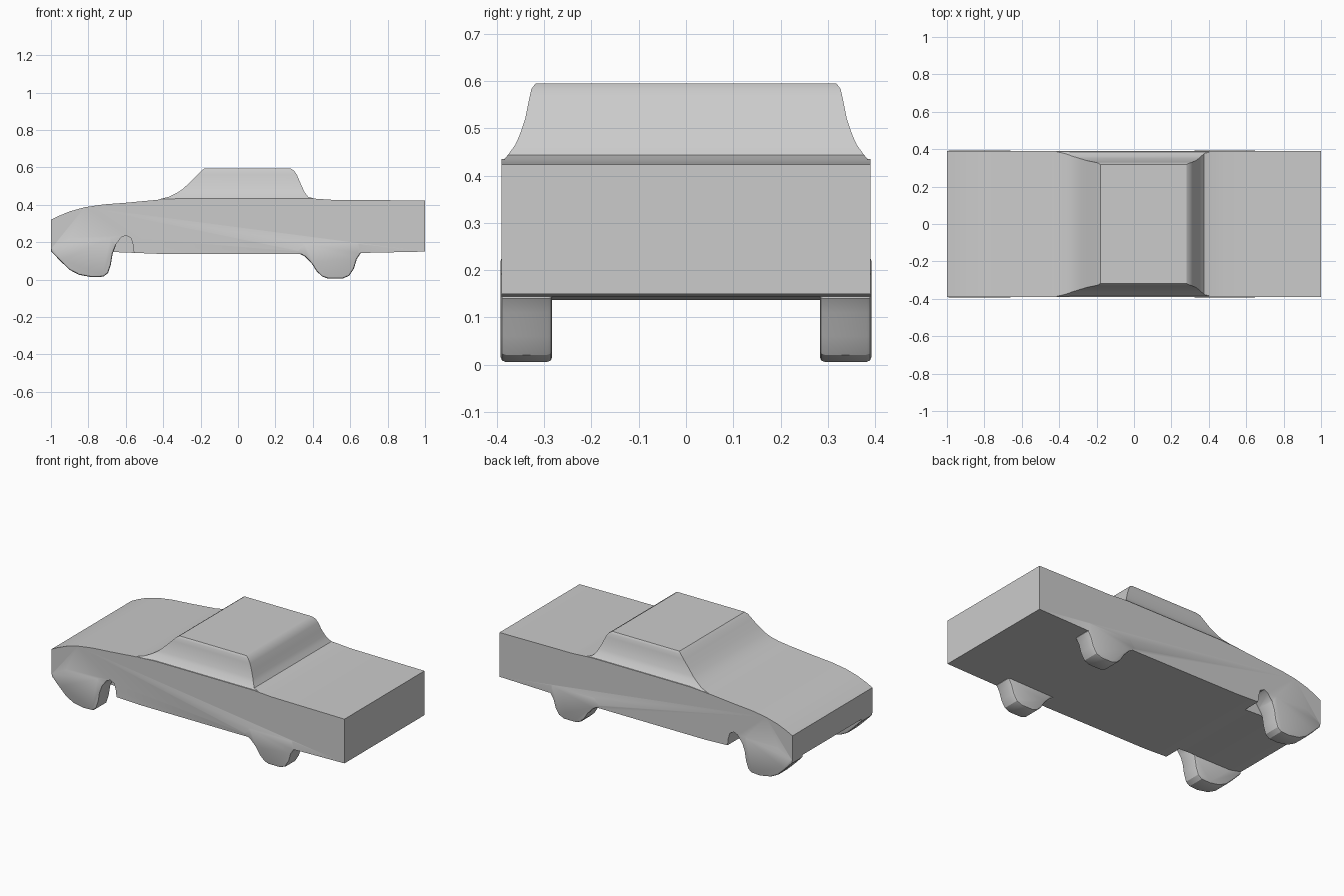
import bpy, bmesh

cube = bpy.data.objects.get("Cube")
if cube:
    bpy.data.objects.remove(cube, do_unlink=True)

grey = bpy.data.materials.new("plain_grey")
grey.use_nodes = True
colour = (0.6, 0.6, 0.6, 1)
grey.diffuse_color = colour
grey.node_tree.nodes["Principled BSDF"].inputs["Base Color"].default_value = colour


def loft(name, rings):
    """Join closed rings of points and cap both ends."""
    bm = bmesh.new()
    loops = [[bm.verts.new(p) for p in ring] for ring in rings]
    n = len(loops[0])
    for a, b in zip(loops, loops[1:]):
        for i in range(n):
            j = (i + 1) % n
            bm.faces.new((a[i], a[j], b[j], b[i]))
    bm.faces.new(loops[0])
    bm.faces.new(loops[-1])
    bmesh.ops.recalc_face_normals(bm, faces=bm.faces)
    mesh = bpy.data.meshes.new(name)
    bm.to_mesh(mesh)
    bm.free()
    ob = bpy.data.objects.new(name, mesh)
    bpy.context.collection.objects.link(ob)
    mesh.materials.append(grey)
    return ob


def slab(name, profile, y0, y1):
    """Extrude a side profile across the width."""
    return loft(name, [[(x, y, z) for x, z in profile] for y in (y0, y1)])


def apply_modifiers(ob):
    bpy.ops.object.select_all(action="DESELECT")
    bpy.context.view_layer.objects.active = ob
    ob.select_set(True)
    for mod in list(ob.modifiers):
        bpy.ops.object.modifier_apply(modifier=mod.name)


def combine(ob, tool, operation):
    mod = ob.modifiers.new(operation, "BOOLEAN")
    mod.operation, mod.solver, mod.object = operation, "EXACT", tool
    apply_modifiers(ob)
    bpy.data.objects.remove(tool, do_unlink=True)


# Long body with sloping bonnet and square tail
body = slab("car_body", [
    (-1, .32), (-.96, .34), (-.9, .365), (-.82, .387), (-.72, .402),
    (-.6, .411), (-.45, .425), (-.3, .435), (.38, .435), (.5, .427),
    (1, .423), (1, .15), (.67, .143), (.3, .137), (-.4, .137),
    (-.65, .147), (-.92, .147), (-1, .165)], -.39, .39)

# Cabin: stacked rectangles (height, front x, rear x, half width)
levels = [(.40, -.5, .43, .388), (.43, -.42, .42, .388), (.443, -.37, .375, .377),
          (.465, -.325, .358, .361), (.485, -.295, .348, .352), (.52, -.257, .332, .340),
          (.56, -.217, .315, .332), (.583, -.195, .300, .327), (.595, -.178, .28, .318)]
cabin = loft("cabin", [[(a, -w, z), (b, -w, z), (b, w, z), (a, w, z)]
                       for z, a, b, w in levels])
combine(body, cabin, "UNION")

# Gaps behind the front wheels, then the moulded wheels, on both sides
gap = [(-.71, .1), (-.655, .185), (-.625, .225), (-.6, .237), (-.572, .222),
       (-.56, .18), (-.553, .1)]
front = [(-1, .175), (-1, .152), (-.95, .10), (-.90, .052), (-.85, .026), (-.78, .013),
         (-.72, .016), (-.695, .035), (-.68, .08), (-.67, .14), (-.65, .19), (-.68, .23),
         (-.9, .23)]
rear = [(.31, .15), (.36, .122), (.395, .085), (.42, .045), (.45, .017), (.48, .006),
        (.56, .006), (.595, .021), (.62, .06), (.635, .11), (.655, .14), (.65, .2), (.35, .2)]
for side in (-1, 1):
    combine(body, slab("gap", gap, side * .28, side * .5), "DIFFERENCE")
    for profile in (front, rear):
        wheel = slab("wheel", profile, side * .283, side * .392)
        bevel = wheel.modifiers.new("soft_edges", "BEVEL")
        bevel.width, bevel.segments = .01, 2
        bevel.limit_method, bevel.angle_limit = "ANGLE", 1.0
        apply_modifiers(wheel)
        combine(body, wheel, "UNION")

bpy.ops.object.select_all(action="DESELECT")
bpy.context.view_layer.objects.active = body
body.select_set(True)
bpy.ops.object.shade_smooth_by_angle(angle=.52)
